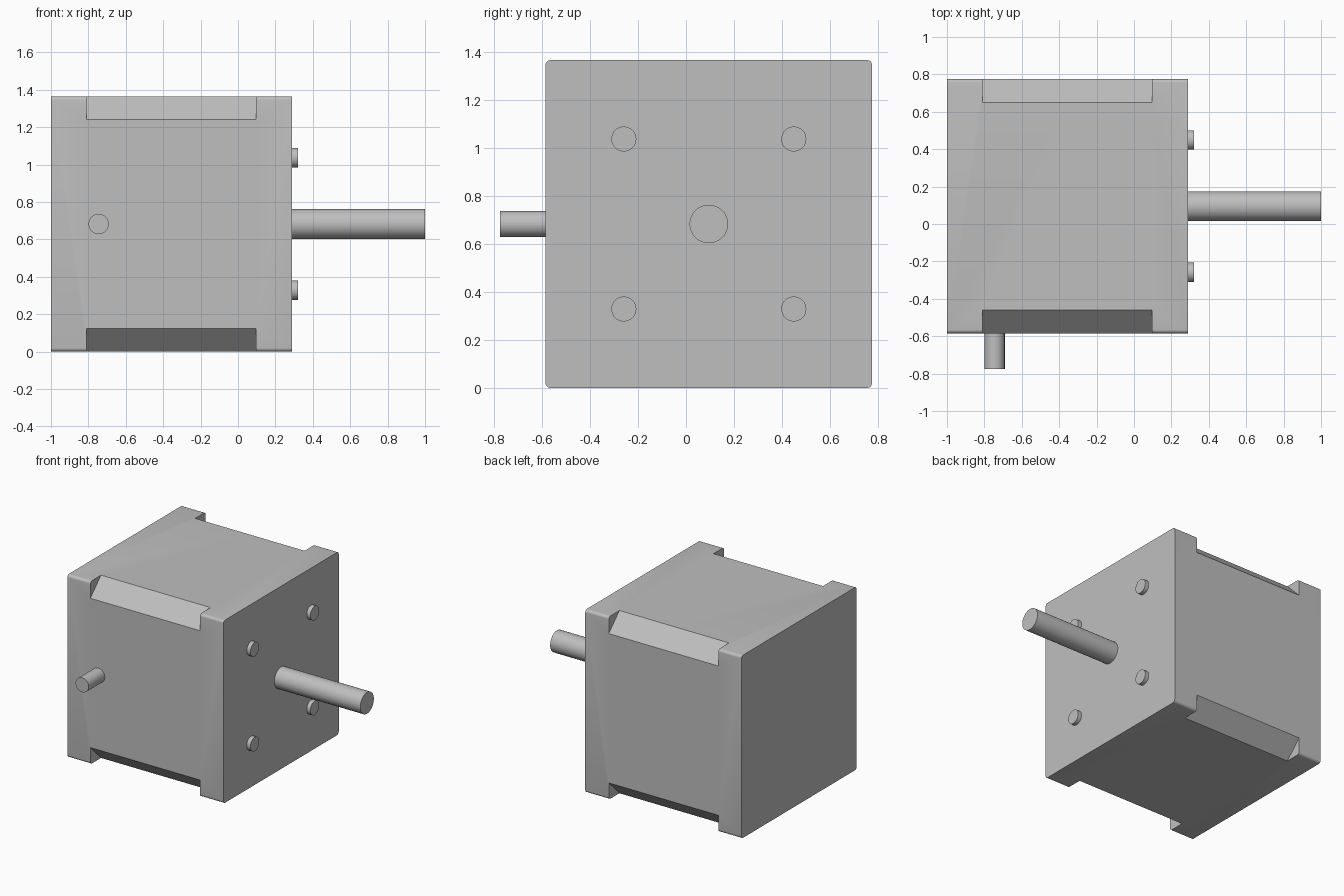
import bpy
import bmesh
from math import radians
from mathutils import Matrix, Vector

old = bpy.data.objects.get("Cube")
if old:
    bpy.data.objects.remove(old, do_unlink=True)

grey = bpy.data.materials.new("plain grey")
grey.use_nodes = True
grey.diffuse_color = (0.52, 0.52, 0.52, 1)
grey.node_tree.nodes["Principled BSDF"].inputs["Base Color"].default_value = grey.diffuse_color

LOW = Vector((-1.0, -0.585, 0.0))
HIGH = Vector((0.29, 0.775, 1.365))
MID = (LOW + HIGH) / 2
SIZE = HIGH - LOW


def finish(name, bm):
    bmesh.ops.recalc_face_normals(bm, faces=bm.faces)
    mesh = bpy.data.meshes.new(name)
    bm.to_mesh(mesh)
    bm.free()
    mesh.materials.append(grey)
    obj = bpy.data.objects.new(name, mesh)
    bpy.context.collection.objects.link(obj)
    return obj


def select(obj):
    bpy.ops.object.select_all(action='DESELECT')
    obj.select_set(True)
    bpy.context.view_layer.objects.active = obj


def rod(name, start, end, radius, sides=48):
    """Cylinder running from start to end."""
    start, end = Vector(start), Vector(end)
    axis = end - start
    bm = bmesh.new()
    bmesh.ops.create_cone(
        bm, cap_ends=True, segments=sides, radius1=radius, radius2=radius, depth=axis.length,
        matrix=Matrix.Translation((start + end) / 2) @ axis.to_track_quat('Z', 'Y').to_matrix().to_4x4())
    return finish(name, bm)


# Housing block with small rounds on its long edges
bm = bmesh.new()
bmesh.ops.create_cube(bm, size=1, matrix=Matrix.Translation(MID) @ Matrix.Diagonal((*SIZE, 1)))
long_edges = [e for e in bm.edges if abs(e.verts[0].co.x - e.verts[1].co.x) > 0.5]
bmesh.ops.bevel(bm, geom=long_edges, offset=0.02, segments=5, profile=0.5, affect='EDGES')
housing = finish("housing", bm)

# Sloped recesses cut into the middle of each long edge
for y in (LOW.y, HIGH.y):
    for z in (LOW.z, HIGH.z):
        cutter = rod("recess_cutter", (-0.81, y, z), (0.095, y, z), 0.125, sides=4)
        cutter.hide_render = True
        cut = housing.modifiers.new("recess", 'BOOLEAN')
        cut.operation = 'DIFFERENCE'
        cut.solver = 'EXACT'
        cut.object = cutter
        select(housing)
        bpy.ops.object.modifier_apply(modifier=cut.name)
        bpy.data.objects.remove(cutter, do_unlink=True)

# Drive shaft, cable stub and four mounting studs
parts = [
    housing,
    rod("drive_shaft", (HIGH.x - 0.01, MID.y, MID.z), (1, MID.y, MID.z), 0.08),
    rod("cable_stub", (-0.745, LOW.y + 0.01, MID.z), (-0.745, -0.775, MID.z), 0.054),
]
for side, dy in (("front", -0.354), ("back", 0.354)):
    for level, dz in (("lower", -0.354), ("upper", 0.354)):
        y, z = MID.y + dy, MID.z + dz
        parts.append(rod(f"{side}_{level}_stud", (HIGH.x - 0.01, y, z), (0.32, y, z), 0.052))

for part in parts:
    select(part)
    bpy.ops.object.shade_smooth_by_angle(angle=radians(30))
